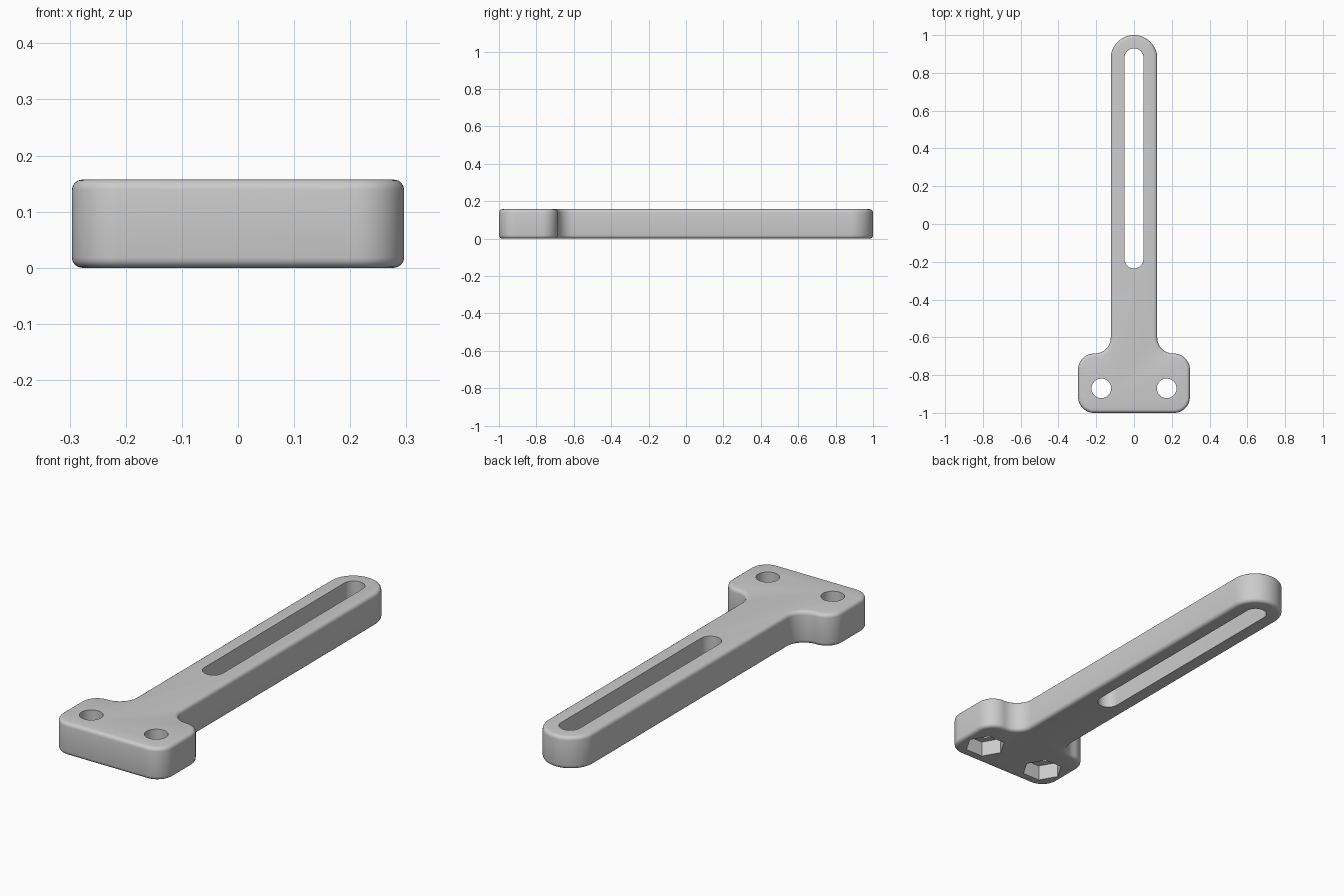
import bpy, bmesh
from math import sin, cos, pi, radians

cube = bpy.data.objects.get("Cube")
if cube:
    bpy.data.objects.remove(cube, do_unlink=True)

THICK = 0.157
ARM, BASE, SHOULDER = 0.123, 0.296, -0.686
ROUND = 0.085

grey = bpy.data.materials.new("plain grey")
grey.use_nodes = True
grey.diffuse_color = (0.6, 0.6, 0.6, 1)
grey.node_tree.nodes["Principled BSDF"].inputs["Base Color"].default_value = (0.6, 0.6, 0.6, 1)


def arc(cx, cy, r, start, end, steps):
    angles = [radians(start + (end - start) * i / steps) for i in range(steps + 1)]
    return [(cx + r * cos(a), cy + r * sin(a)) for a in angles]


def prism(name, outline, z0, z1):
    """Extrude a closed outline between two heights."""
    bm = bmesh.new()
    face = bm.faces.new([bm.verts.new((x, y, z0)) for x, y in outline])
    ext = bmesh.ops.extrude_face_region(bm, geom=[face])
    tops = [v for v in ext["geom"] if isinstance(v, bmesh.types.BMVert)]
    bmesh.ops.translate(bm, verts=tops, vec=(0, 0, z1 - z0))
    bmesh.ops.recalc_face_normals(bm, faces=bm.faces)
    mesh = bpy.data.meshes.new(name)
    bm.to_mesh(mesh)
    bm.free()
    mesh.materials.append(grey)
    obj = bpy.data.objects.new(name, mesh)
    bpy.context.collection.objects.link(obj)
    return obj


# Outline: right half from the base up to the tip, then mirrored
half = arc(BASE - ROUND, -1 + ROUND, ROUND, -90, 0, 12)
half += arc(BASE - ROUND, SHOULDER - ROUND, ROUND, 0, 90, 12)
half += arc(ARM + ROUND, SHOULDER + ROUND, ROUND, 270, 180, 12)
half += arc(0, 1 - ARM, ARM, 0, 90, 18)
# Drop the near-duplicate point where shoulder corner and fillet meet
half = [p for i, p in enumerate(half)
        if i == 0 or abs(p[0] - half[i - 1][0]) + abs(p[1] - half[i - 1][1]) > 0.004]
outline = half + [(-x, y) for x, y in reversed(half[:-1])]
bracket = prism("slotted_bracket", outline, 0, THICK)

# Rounded rims along the top and bottom outline
bevel = bracket.modifiers.new("rounded_rim", "BEVEL")
bevel.width = 0.018
bevel.segments = 4
bevel.limit_method = "ANGLE"
bevel.angle_limit = radians(50)

# Cutters: long slot, bolt holes and hexagonal nut pockets underneath
SLOT = 0.05
slot = arc(0, 0.93 - SLOT, SLOT, 0, 180, 16) + arc(0, -0.235 + SLOT, SLOT, 180, 360, 16)
cutters = [prism("slot_cutter", slot, -0.1, 0.3)]
for side, x in (("left", 0.173), ("right", -0.173)):
    hole = arc(x, -0.87, 0.052, 0, 360, 40)[:-1]
    nut = arc(x, -0.87, 0.093, 0, 360, 6)[:-1]
    cutters.append(prism(side + "_nut_cutter", nut, -0.1, 0.075))
    cutters.append(prism(side + "_bolt_cutter", hole, -0.15, 0.3))

for cutter in cutters:
    cut = bracket.modifiers.new(cutter.name, "BOOLEAN")
    cut.operation = "DIFFERENCE"
    cut.solver = "EXACT"
    cut.object = cutter

# Bake the modifiers, then remove the cutters
bpy.context.view_layer.objects.active = bracket
bracket.select_set(True)
for mod in list(bracket.modifiers):
    bpy.ops.object.modifier_apply(modifier=mod.name)
for cutter in cutters:
    bpy.data.objects.remove(cutter, do_unlink=True)
bpy.ops.object.shade_smooth_by_angle(angle=radians(35))
